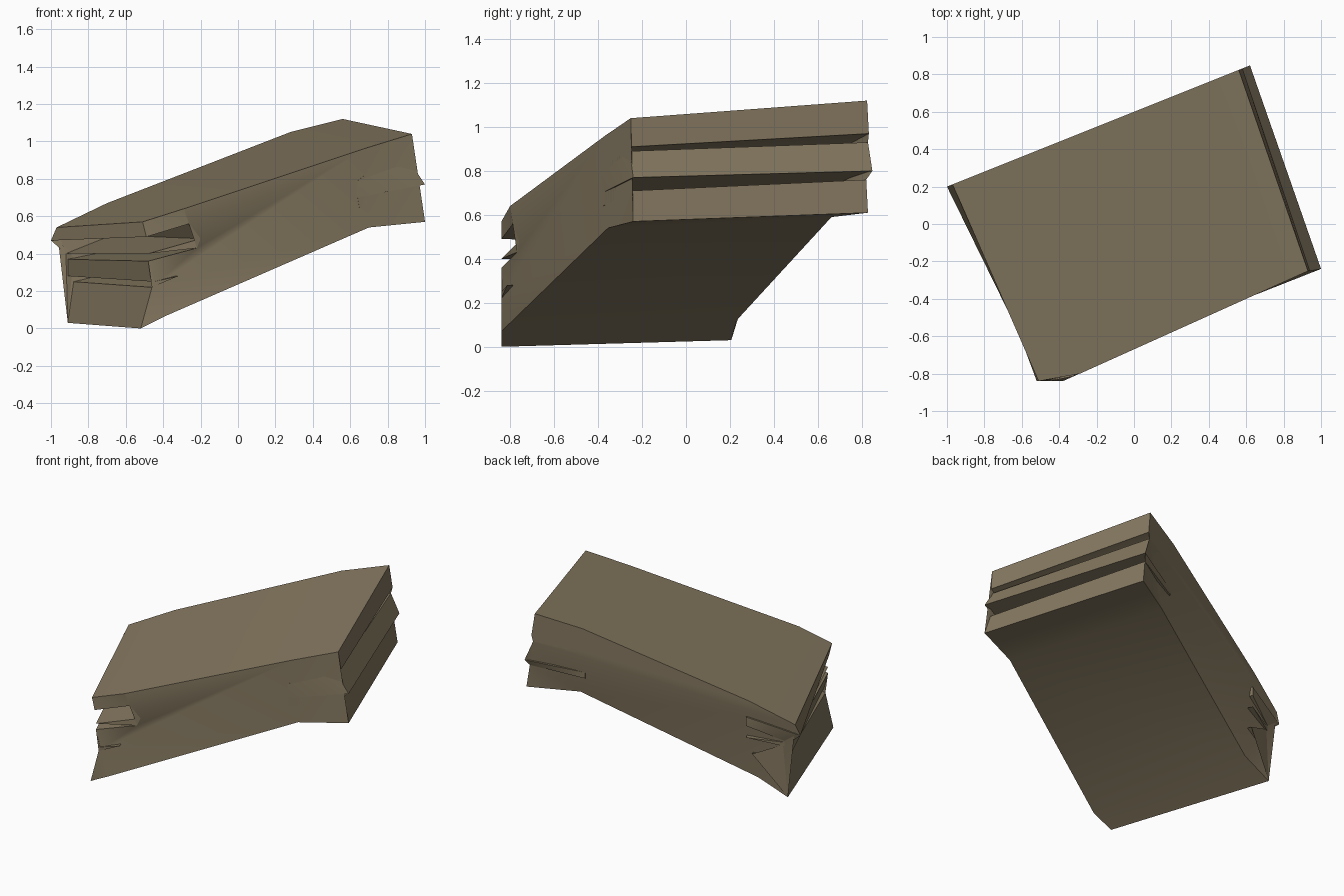
import bpy, bmesh

if "Cube" in bpy.data.objects:
    bpy.data.objects.remove(bpy.data.objects["Cube"])

# Sloping slab whose two ends are split into layers by wedge-shaped slots.
# Profile rows, clockwise: front x, front z, back x, back z, back tuck (inward y)
top = [(-.29, .64, -.70, .67, 0), (.67, .96, .28, 1.05, 0)]
right_layers = [
    (.93, 1.04, .56, 1.12, 0), (.94, .91, .58, .97, 0),      # upper layer
    (.69, .83, .30, .91, 0), (.64, .79, .28, .88, 0),        # slot
    (.92, .89, .57, .93, 0), (1.0, .77, .62, .80, 0),        # middle layer
    (.64, .70, .28, .74, .03), (.65, .64, .28, .70, .03),    # slot
    (.95, .71, .60, .76, .02), (1.0, .57, .62, .61, .02)]    # lower layer
bottom = [(.70, .54, .33, .59, .07), (-.38, .07, -.70, .12, .09)]
left_layers = [
    (-.52, 0, -.91, .03, .03), (-.46, .22, -.88, .25, .03),  # lower layer
    (-.32, .28, -.70, .30, .03),                             # slot
    (-.45, .25, -.91, .28, .03), (-.48, .36, -.91, .37, .03),  # middle layer
    (-.22, .43, -.68, .42, 0),                               # slot
    (-.48, .40, -.92, .40, .03),                             # thin sheet
    (-.20, .48, -.68, .50, 0), (-.26, .56, -.68, .56, 0),    # slot
    (-.49, .49, -1.0, .47, 0), (-.51, .57, -.97, .54, 0)]    # upper layer
profile = top + right_layers + bottom + left_layers


def front_y(x):
    return min(-.24, max(-.84, -.67 + .45 * x))


def back_y(x, tuck):
    return min(.85, .60 + .40 * x) - tuck


bm = bmesh.new()
front = [bm.verts.new((fx, front_y(fx), fz)) for fx, fz, _, _, _ in profile]
back = [bm.verts.new((bx, back_y(bx, t), bz)) for _, _, bx, bz, t in profile]
n = len(profile)
for i in range(n):
    j = (i + 1) % n
    bm.faces.new((front[i], front[j], back[j], back[i]))
caps = [bm.faces.new(front), bm.faces.new(back[::-1])]
bmesh.ops.triangulate(bm, faces=caps)
bmesh.ops.recalc_face_normals(bm, faces=bm.faces)

mesh = bpy.data.meshes.new("layered_slab")
bm.to_mesh(mesh)
bm.free()
slab = bpy.data.objects.new("layered_slab", mesh)
bpy.context.collection.objects.link(slab)

# Single brown stone colour
stone = bpy.data.materials.new("brown_stone")
stone.diffuse_color = (.23, .185, .115, 1)
stone.use_nodes = True
stone.node_tree.nodes["Principled BSDF"].inputs["Base Color"].default_value = stone.diffuse_color
mesh.materials.append(stone)

bpy.context.view_layer.objects.active = slab
slab.select_set(True)
bpy.ops.object.shade_smooth_by_angle(angle=.6)
